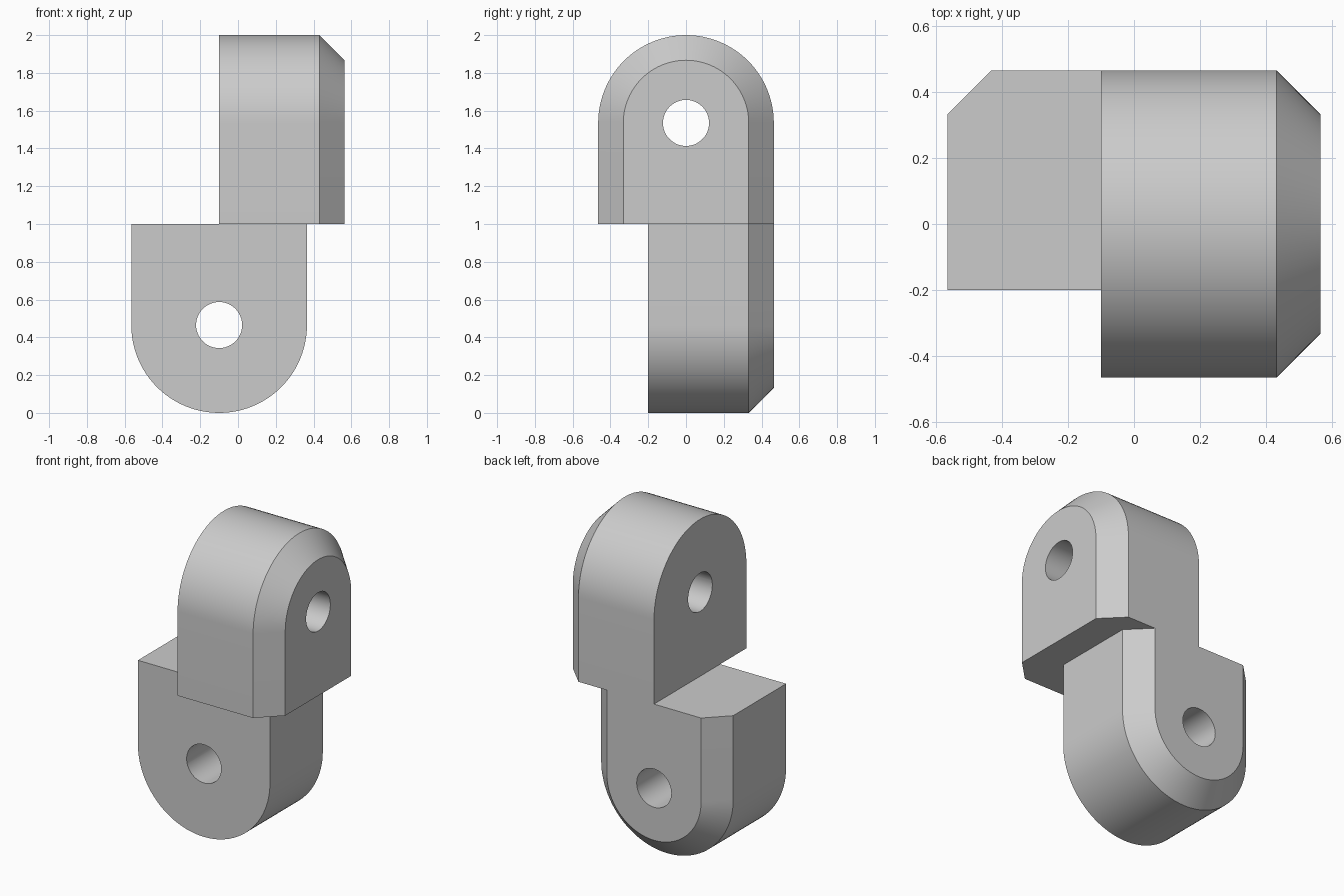
import bpy, bmesh
from math import pi, cos, sin

if "Cube" in bpy.data.objects:
    bpy.data.objects.remove(bpy.data.objects["Cube"])

RADIUS, BASE, LENGTH, CHAMFER, HOLE = 0.465, 0.535, 0.665, 0.133, 0.122
STEPS = 48

grey = bpy.data.materials.new("plain_grey")
grey.use_nodes = True
colour = (0.6, 0.6, 0.6, 1)
grey.diffuse_color = colour
grey.node_tree.nodes["Principled BSDF"].inputs["Base Color"].default_value = colour


def arch(r):
    """Round-ended outline with a flat base."""
    arc = [(r * cos(pi * i / STEPS), r * sin(pi * i / STEPS)) for i in range(STEPS + 1)]
    return [(r, -BASE)] + arc + [(-r, -BASE)]


def circle(r):
    return [(r * cos(2 * pi * i / STEPS), r * sin(2 * pi * i / STEPS)) for i in range(STEPS)]


def loft(name, sections, place):
    """Solid through (outline, depth) sections, mapped into the scene by place."""
    bm = bmesh.new()
    rings = [[bm.verts.new(place(u, w, d)) for u, w in pts] for pts, d in sections]
    for a, b in zip(rings, rings[1:]):
        for i in range(len(a)):
            j = (i + 1) % len(a)
            bm.faces.new((a[i], a[j], b[j], b[i]))
    bm.faces.new(rings[0])
    bm.faces.new(rings[-1])
    bmesh.ops.recalc_face_normals(bm, faces=bm.faces)
    mesh = bpy.data.meshes.new(name)
    bm.to_mesh(mesh)
    bm.free()
    mesh.materials.append(grey)
    obj = bpy.data.objects.new(name, mesh)
    bpy.context.collection.objects.link(obj)
    return obj


def combine(target, other, operation):
    mod = target.modifiers.new(operation, "BOOLEAN")
    mod.operation, mod.solver, mod.object = operation, "EXACT", other
    bpy.context.view_layer.objects.active = target
    bpy.ops.object.modifier_apply(modifier=mod.name)
    bpy.data.objects.remove(other)


def lug(name, place):
    """Arched block, chamfered round its far end, with a pin hole."""
    body = loft(name, [(arch(RADIUS), 0), (arch(RADIUS), LENGTH - CHAMFER),
                       (arch(RADIUS - CHAMFER), LENGTH)], place)
    pin = loft("pin_cutter", [(circle(HOLE), -0.1), (circle(HOLE), LENGTH + 0.1)], place)
    combine(body, pin, "DIFFERENCE")
    return body


# Upper lug points along x, lower lug hangs upside down along y
upper = lug("double_lug_joint", lambda u, w, d: (d - 0.1, u, 1 + BASE + w))
lower = lug("lower_lug", lambda u, w, d: (u - 0.1, d - 0.2, 1 - BASE - w))
combine(upper, lower, "UNION")

# Smooth curves with crisp edges
bpy.ops.object.select_all(action="DESELECT")
upper.select_set(True)
bpy.context.view_layer.objects.active = upper
bpy.ops.object.shade_smooth_by_angle(angle=pi / 6)
